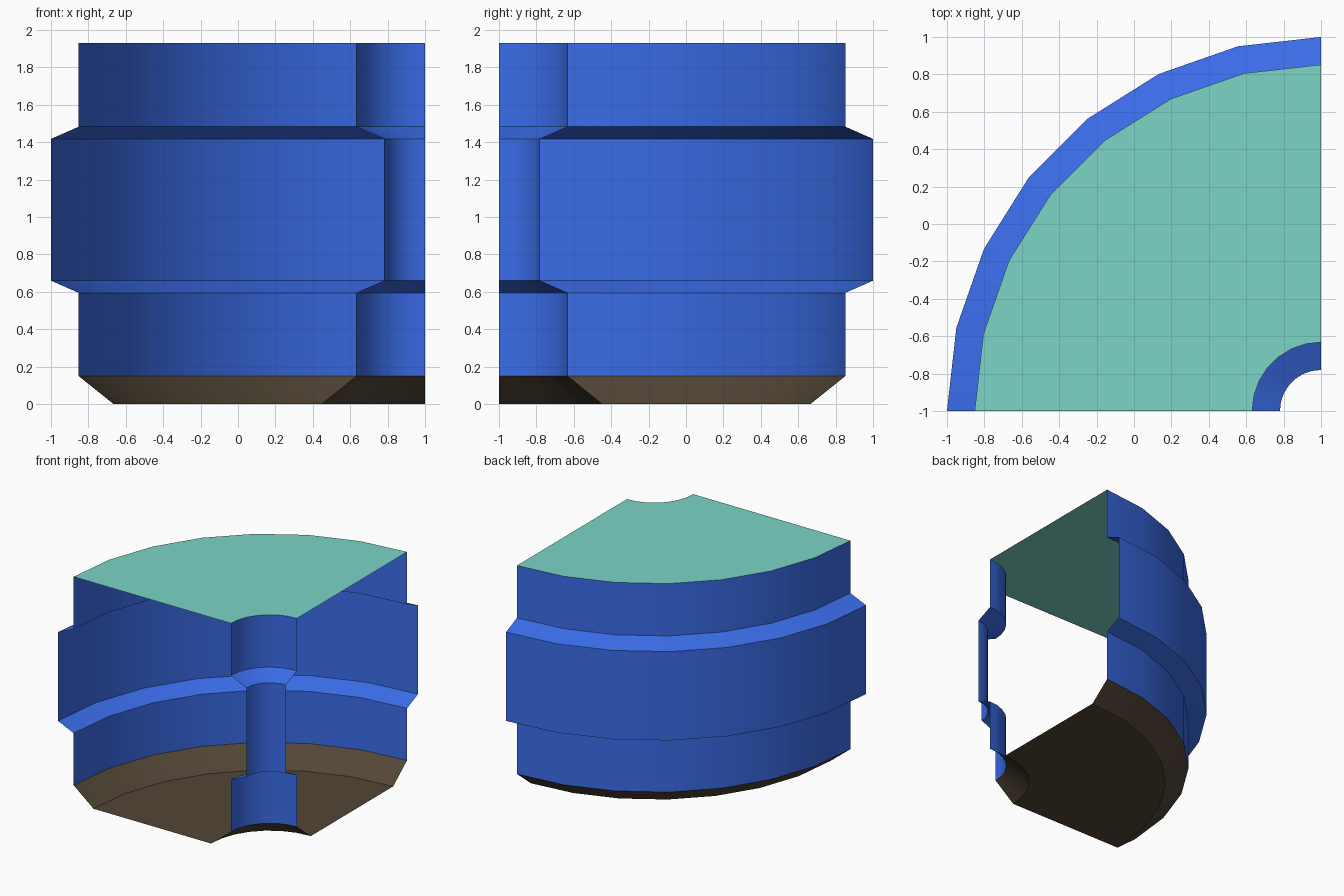
import bpy, bmesh, math

if "Cube" in bpy.data.objects:
    bpy.data.objects.remove(bpy.data.objects["Cube"])

SEGMENTS = 7            # facets in the quarter turn
CENTRE = (1.0, -1.0)    # axis of the curve


def material(name, rgb):
    m = bpy.data.materials.new(name)
    m.diffuse_color = (*rgb, 1.0)
    m.use_nodes = True
    m.node_tree.nodes["Principled BSDF"].inputs["Base Color"].default_value = m.diffuse_color
    return m


def sweep(name, profile, mat):
    """Sweep an open (radius, z) profile through a quarter turn; ends stay open."""
    bm = bmesh.new()
    rings = []
    for i in range(SEGMENTS + 1):
        a = math.pi / 2 + math.pi / 2 * i / SEGMENTS
        rings.append([bm.verts.new((CENTRE[0] + r * math.cos(a),
                                    CENTRE[1] + r * math.sin(a), z))
                      for r, z in profile])
    for a, b in zip(rings, rings[1:]):
        for k in range(len(profile) - 1):
            bm.faces.new((a[k], b[k], b[k + 1], a[k + 1]))
    mesh = bpy.data.meshes.new(name)
    bm.to_mesh(mesh)
    bm.free()
    mesh.materials.append(mat)
    obj = bpy.data.objects.new(name, mesh)
    bpy.context.collection.objects.link(obj)
    bpy.ops.object.select_all(action='DESELECT')
    obj.select_set(True)
    bpy.context.view_layer.objects.active = obj
    bpy.ops.object.shade_smooth_by_angle(angle=math.radians(30))
    return obj


blue = material("blue_wall", (0.042, 0.15, 0.80))
teal = material("teal_top", (0.20, 0.66, 0.56))
brown = material("brown_underside", (0.084, 0.061, 0.037))

# Side profile shared by both walls: (bulge, z)
side = [(0, 0.15), (0, 0.595), (0.148, 0.66), (0.148, 1.418), (0, 1.483), (0, 1.93)]
R_OUT, R_IN = 1.852, 0.368

# Outer wall, and inner wall bulging the other way (reversed so it faces out)
sweep("outer_wall", [(R_OUT + d, z) for d, z in reversed(side)], blue)
sweep("inner_wall", [(R_IN - d, z) for d, z in side], blue)

# Flat top
sweep("top_surface", [(R_IN, 1.93), (R_OUT, 1.93)], teal)

# Chamfered underside
sweep("underside", [(R_OUT, 0.15), (1.665, 0), (0.555, 0), (R_IN, 0.15)], brown)
